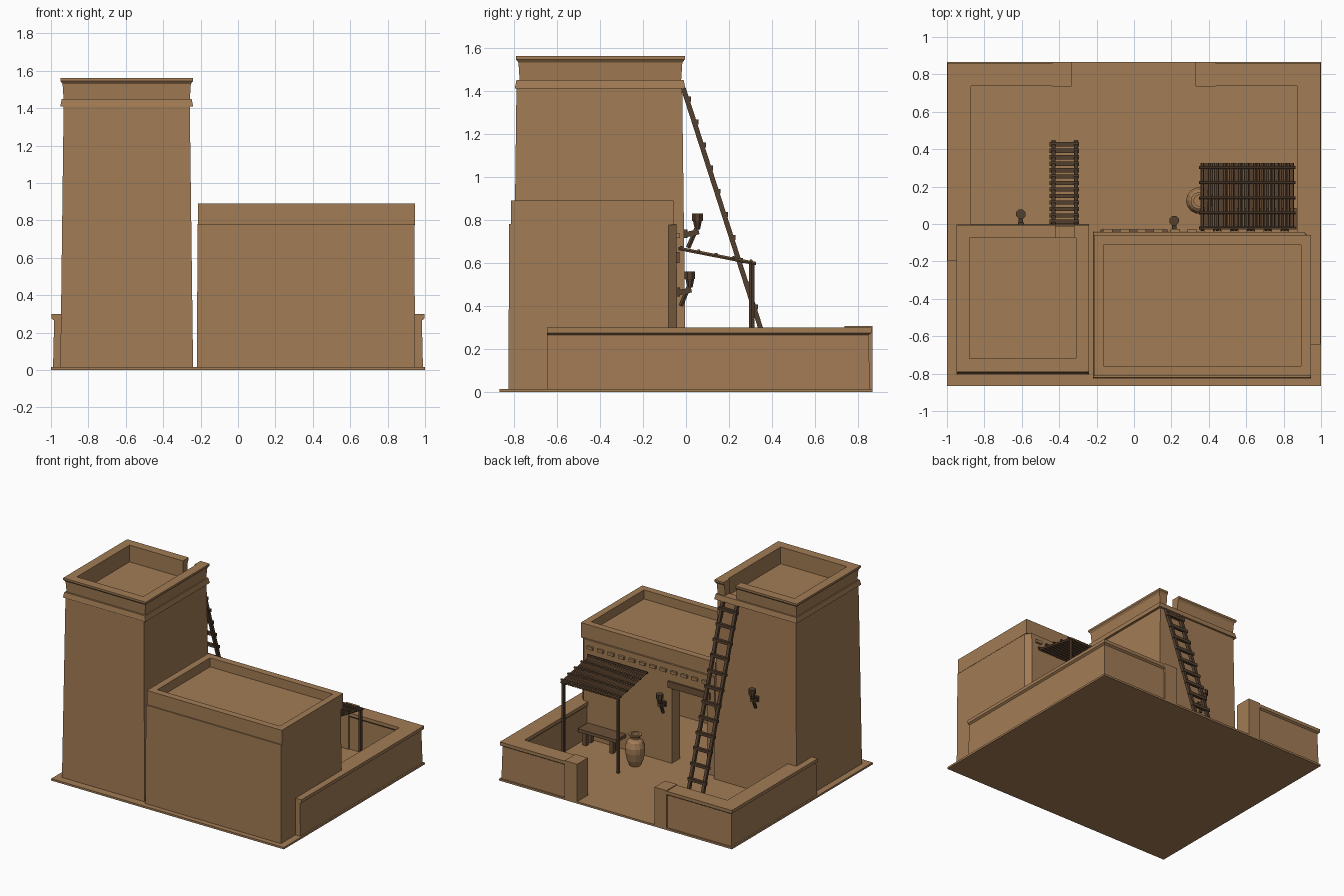
import bpy, bmesh, math
from mathutils import Vector, Matrix

cube = bpy.data.objects.get("Cube")
if cube:
    bpy.data.objects.remove(cube, do_unlink=True)


def material(name, rgb):
    m = bpy.data.materials.new(name)
    m.use_nodes = True
    m.diffuse_color = (*rgb, 1)
    m.node_tree.nodes["Principled BSDF"].inputs["Base Color"].default_value = (*rgb, 1)
    return m


CLAY = material("tan clay", (0.36, 0.2, 0.09))
WOOD = material("brown wood", (0.15, 0.08, 0.04))
DARK = material("dark wood", (0.085, 0.05, 0.028))


def finish(name, bm, mat):
    bmesh.ops.recalc_face_normals(bm, faces=bm.faces)
    me = bpy.data.meshes.new(name)
    bm.to_mesh(me)
    bm.free()
    me.materials.append(mat)
    ob = bpy.data.objects.new(name, me)
    bpy.context.collection.objects.link(ob)
    return ob


def box(bm, x, y, z, taper=0.0):
    """Box from (min, max) ranges, with the top inset by taper."""
    rings = []
    for h, t in ((z[0], 0), (z[1], taper)):
        rings.append([bm.verts.new((a, b, h)) for a, b in (
            (x[0] + t, y[0] + t), (x[1] - t, y[0] + t),
            (x[1] - t, y[1] - t), (x[0] + t, y[1] - t))])
    low, top = rings
    bm.faces.new(low)
    bm.faces.new(top)
    for i in range(4):
        j = (i + 1) % 4
        bm.faces.new((low[i], low[j], top[j], top[i]))


def rod(bm, p, q, r1, r2=None, sides=6):
    """Straight bar between two points."""
    p, q = Vector(p), Vector(q)
    d = q - p
    turn = d.to_track_quat('Z', 'Y').to_matrix().to_4x4()
    spin = Matrix.Rotation(math.pi / sides, 4, 'Z')
    bmesh.ops.create_cone(bm, cap_ends=True, segments=sides, radius1=r1,
                          radius2=r1 if r2 is None else r2, depth=d.length,
                          matrix=Matrix.Translation((p + q) / 2) @ turn @ spin)


def wall_run(name, path, profile, closed=False):
    """Sweep an (inset, height) section along a counter-clockwise path with mitred corners."""
    bm = bmesh.new()
    pts = [Vector(p) for p in path]
    n = len(pts)
    rings = []
    for i, p in enumerate(pts):
        dirs = []
        if closed or i > 0:
            dirs.append((p - pts[i - 1]).normalized())
        if closed or i < n - 1:
            dirs.append((pts[(i + 1) % n] - p).normalized())
        normals = [Vector((-d.y, d.x)) for d in dirs]
        mitre = sum(normals, Vector((0, 0))).normalized()
        mitre /= mitre.dot(normals[0])
        rings.append([bm.verts.new((*(p + mitre * o), h)) for o, h in profile])
    k = len(profile)
    for i in range(n if closed else n - 1):
        a, b = rings[i], rings[(i + 1) % n]
        for j in range(k):
            m = (j + 1) % k
            bm.faces.new((a[j], a[m], b[m], b[j]))
    if not closed:
        bm.faces.new(rings[0])
        bm.faces.new(rings[-1])
    return finish(name, bm, CLAY)


def rect(x0, x1, y0, y1):
    return [(x0, y0), (x1, y0), (x1, y1), (x0, y1)]


def single_box(name, x, y, z, mat=CLAY, taper=0.0):
    bm = bmesh.new()
    box(bm, x, y, z, taper)
    return finish(name, bm, mat)


# Ground slab
single_box("ground_slab", (-1, 1), (-0.865, 0.865), (0, 0.015))

# Tower: tapered body, band, and parapet with a ladder gap
single_box("tower_body", (-0.95, -0.24), (-0.805, 0), (0.01, 1.43), taper=0.018)
wall_run("tower_band", rect(-0.95, -0.24, -0.795, -0.003),
         [(0, 1.41), (0.008, 1.45), (0.07, 1.45), (0.07, 1.41)], closed=True)
wall_run("tower_parapet",
         [(-0.42, -0.005), (-0.95, -0.005), (-0.95, -0.79), (-0.24, -0.79),
          (-0.24, -0.005), (-0.32, -0.005)],
         [(0.018, 1.44), (0.012, 1.53), (0, 1.545), (0, 1.56), (0.07, 1.56), (0.07, 1.42)])

# House: hollow walls with a doorway, roof and parapet
wall_run("house_walls",
         [(-0.15, -0.04), (-0.22, -0.04), (-0.22, -0.825), (0.947, -0.825),
          (0.947, -0.08), (0.91, -0.04), (0.15, -0.04)],
         [(0, 0.01), (0.004, 0.78), (0.1, 0.78), (0.1, 0.01)])
single_box("wall_over_door", (-0.15, 0.15), (-0.14, -0.043), (0.62, 0.78))
single_box("house_roof", (-0.18, 0.91), (-0.79, -0.08), (0.72, 0.82))
wall_run("house_parapet", rect(-0.215, 0.945, -0.812, -0.058),
         [(0, 0.775), (0, 0.89), (0.053, 0.89), (0.053, 0.775)], closed=True)
single_box("door_lintel", (-0.18, 0.18), (-0.1, -0.03), (0.6, 0.65), WOOD)

# Roof beam ends along the courtyard side
bm = bmesh.new()
for i in range(12):
    cx = -0.14 + i * 0.09
    box(bm, (cx - 0.025, cx + 0.025), (-0.06, -0.027), (0.715, 0.737))
finish("roof_beam_ends", bm, CLAY)

# Courtyard walls with coping and gate pillars
section = [(0.008, 0.01), (0.014, 0.265), (0, 0.275), (0, 0.3),
           (0.125, 0.3), (0.125, 0.275), (0.118, 0.265), (0.118, 0.01)]
wall_run("courtyard_wall_left", [(0.997, -0.645), (0.997, 0.862), (0.34, 0.862)], section)
wall_run("courtyard_wall_right", [(-0.34, 0.862), (-0.997, 0.862), (-0.997, -0.195)], section)
for side, x in (("left", (0.33, 0.437)), ("right", (-0.437, -0.335))):
    single_box("gate_pillar_" + side, x, (0.735, 0.865), (0.01, 0.306))

# Ladder
foot, head = Vector((0, 0.437, 0.015)), Vector((0, -0.012, 1.41))
bm = bmesh.new()
for x in (-0.43, -0.31):
    off = Vector((x, 0, 0))
    rod(bm, foot + off, head + off, 0.016, sides=4)
for i in range(13):
    p = foot.lerp(head, (i + 0.55) / 13) + Vector((0, 0.008, 0))
    rod(bm, p + Vector((-0.452, 0, 0)), p + Vector((-0.293, 0, 0)), 0.016, sides=4)
finish("ladder", bm, DARK)

# Sloping shade: slats, cross poles and posts
def shade_z(y):
    return 0.668 - (y + 0.04) * 0.195


bm = bmesh.new()
for i in range(25):
    x = 0.365 + i * 0.02
    rod(bm, (x, -0.035, shade_z(-0.035)), (x, 0.325, shade_z(0.325)), 0.0092)
finish("shade_slats", bm, WOOD)
bm = bmesh.new()
for i in range(5):
    y = -0.022 + i * 0.081
    rod(bm, (0.347, y, shade_z(y) + 0.007), (0.863, y, shade_z(y) + 0.007), 0.008)
finish("shade_cross_poles", bm, DARK)
bm = bmesh.new()
for x in (0.37, 0.84):
    rod(bm, (x, 0.305, 0.01), (x, 0.305, 0.6), 0.014)
finish("shade_posts", bm, DARK)

# Bench
bm = bmesh.new()
box(bm, (0.54, 0.87), (-0.035, 0.085), (0.115, 0.14))
for x in (0.58, 0.81):
    box(bm, (x, x + 0.03), (-0.02, 0.01), (0.01, 0.12))
    box(bm, (x, x + 0.03), (0.04, 0.07), (0.01, 0.12))
box(bm, (0.58, 0.84), (0.015, 0.035), (0.09, 0.116))
finish("bench", bm, WOOD)

# Clay jar, turned from a profile
outline = [(0.04, 0.012), (0.06, 0.06), (0.072, 0.12), (0.072, 0.16), (0.058, 0.2),
           (0.034, 0.222), (0.034, 0.235), (0.046, 0.245), (0.046, 0.255),
           (0.03, 0.255), (0.03, 0.2)]
bm = bmesh.new()
verts = [bm.verts.new((r, 0, z)) for r, z in outline]
edges = [bm.edges.new(pair) for pair in zip(verts, verts[1:])]
bmesh.ops.spin(bm, geom=verts + edges, cent=(0, 0, 0), axis=(0, 0, 1),
               angle=math.tau, steps=14)
bmesh.ops.remove_doubles(bm, verts=bm.verts, dist=0.0005)
bmesh.ops.holes_fill(bm, edges=bm.edges, sides=0)
jar = finish("clay_jar", bm, CLAY)
jar.location = (0.35, 0.125, 0)

# Wall torches
for name, x, y, z in (("tower_torch", -0.605, -0.005, 0.67), ("house_torch", 0.215, -0.04, 0.4)):
    bm = bmesh.new()
    box(bm, (x - 0.016, x + 0.016), (y - 0.01, y + 0.012), (z + 0.045, z + 0.085))
    rod(bm, (x, y, z + 0.06), (x, y + 0.065, z + 0.075), 0.017, sides=4)
    rod(bm, (x, y + 0.015, z), (x, y + 0.058, z + 0.1), 0.012)
    rod(bm, (x, y + 0.058, z + 0.085), (x, y + 0.058, z + 0.125), 0.013, 0.022, sides=8)
    rod(bm, (x, y + 0.058, z + 0.125), (x, y + 0.058, z + 0.16), 0.027, sides=8)
    finish(name, bm, DARK)
